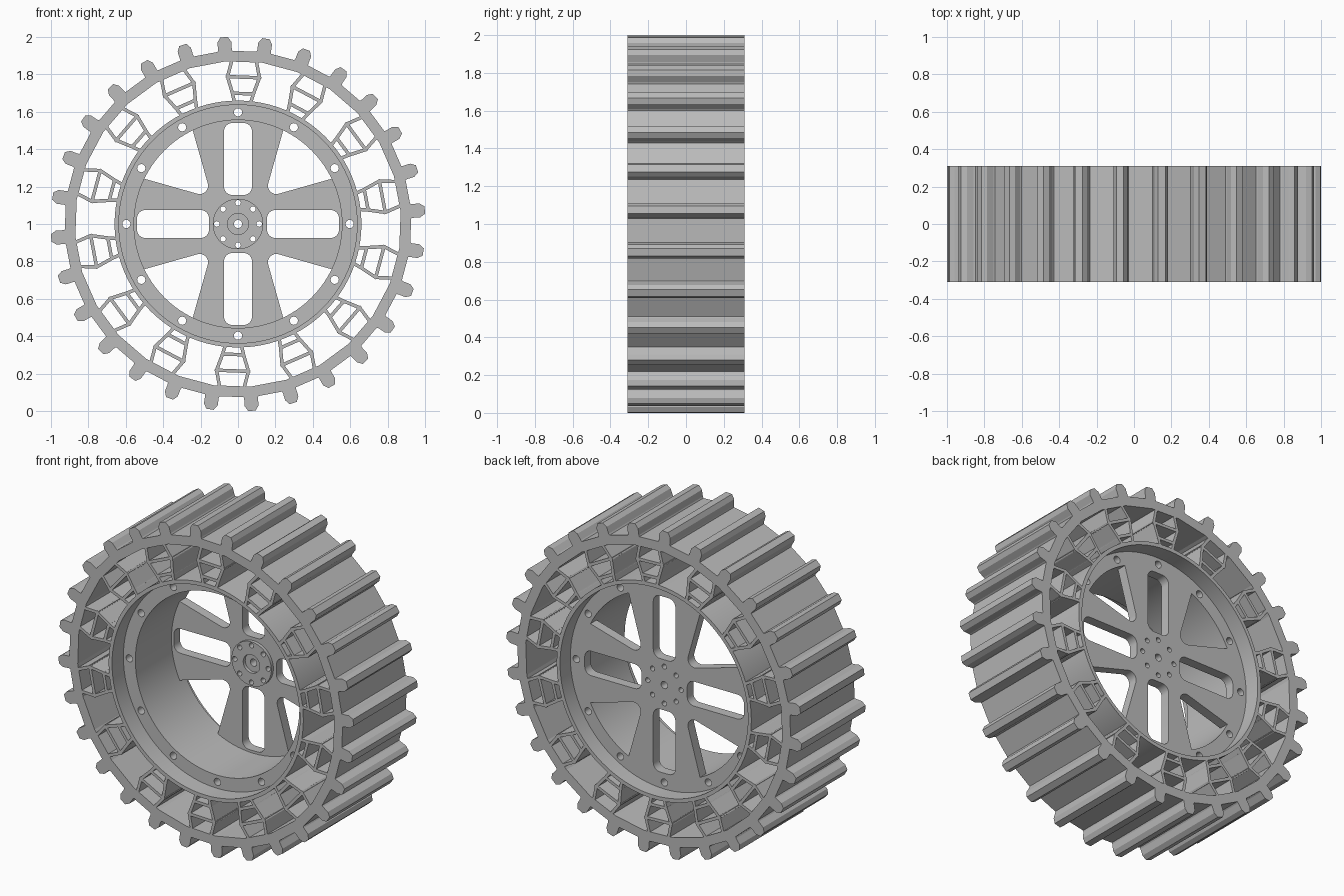
import bpy, bmesh
from math import sin, cos, tau, radians
from mathutils import Vector
from mathutils.geometry import convex_hull_2d

cube = bpy.data.objects.get("Cube")
if cube:
    bpy.data.objects.remove(cube, do_unlink=True)

grey = bpy.data.materials.new("plain grey")
grey.use_nodes = True
grey.diffuse_color = (0.5, 0.5, 0.5, 1)
grey.node_tree.nodes["Principled BSDF"].inputs["Base Color"].default_value = (0.5, 0.5, 0.5, 1)

HALF = 0.31                 # half width of the tyre
LUGS = 28
PITCH = tau / LUGS
PHASE = PITCH / 3           # angle of the first lug


def polar(r, a):
    return Vector((r * cos(a), r * sin(a)))


def circle(centre, r, n):
    return [Vector(centre) + polar(r, tau * i / n) for i in range(n)]


def rounded(points, r):
    """Convex outline with rounded corners: hull of circles on the points."""
    cloud = [p for c in points for p in circle(c, r, 24)]
    return [cloud[i] for i in convex_hull_2d(cloud)]


def prism(bm, outline, y0, y1):
    """Extrude an x-z outline along y."""
    front = [bm.verts.new((p[0], y0, p[1] + 1)) for p in outline]
    back = [bm.verts.new((p[0], y1, p[1] + 1)) for p in outline]
    bm.faces.new(front)
    bm.faces.new(back[::-1])
    n = len(outline)
    for i in range(n):
        j = (i + 1) % n
        bm.faces.new((front[j], front[i], back[i], back[j]))


def tube(bm, r0, r1, y0, y1, n, phase=0.0):
    """Hollow cylinder around the wheel axis."""
    section = ((r0, y0), (r1, y0), (r1, y1), (r0, y1))
    rings = []
    for i in range(n):
        ring = []
        for r, y in section:
            p = polar(r, phase + tau * i / n)
            ring.append(bm.verts.new((p.x, y, p.y + 1)))
        rings.append(ring)
    for i in range(n):
        a, b = rings[i], rings[(i + 1) % n]
        for k in range(4):
            m = (k + 1) % 4
            bm.faces.new((a[k], a[m], b[m], b[k]))


def wall(bm, p, q, thick):
    """Thin full-width wall between two points."""
    d = (q - p).normalized()
    side = Vector((-d.y, d.x)) * thick / 2
    p, q = p - d * thick * 0.4, q + d * thick * 0.4
    prism(bm, [p + side, p - side, q - side, q + side], -HALF, HALF)


def make(name, bm):
    bmesh.ops.recalc_face_normals(bm, faces=bm.faces)
    me = bpy.data.meshes.new(name)
    bm.to_mesh(me)
    bm.free()
    me.materials.append(grey)
    ob = bpy.data.objects.new(name, me)
    bpy.context.collection.objects.link(ob)
    return ob


def shade(ob, angle):
    ob.data.shade_smooth()
    ob.data.set_sharp_from_angle(angle=radians(angle))


def cut(ob, cutter):
    """Subtract the cutter, then remove it."""
    cutter.hide_render = True
    mod = ob.modifiers.new("cut", "BOOLEAN")
    mod.operation, mod.solver, mod.object = "DIFFERENCE", "EXACT", cutter
    graph = bpy.context.evaluated_depsgraph_get()
    me = bpy.data.meshes.new_from_object(ob.evaluated_get(graph))
    ob.modifiers.clear()
    ob.data = me
    bpy.data.objects.remove(cutter, do_unlink=True)


# Faceted tread band
bm = bmesh.new()
tube(bm, 0.872, 0.93, -HALF, HALF, LUGS, PHASE)
shade(make("tread_band", bm), 8)

# Chamfered tread lugs
bm = bmesh.new()
half_lug = [(0.045, 0.905), (0.037, 0.935), (0.037, 0.975), (0.02, 1.0015)]
lug = half_lug + [(-t, r) for t, r in reversed(half_lug)]
for i in range(LUGS):
    out = polar(1, PHASE + i * PITCH)
    along = Vector((-out.y, out.x))
    prism(bm, [out * r + along * t for t, r in lug], -HALF, HALF)
make("tread_lugs", bm)

# Cellular web: closed cells alternating with cells that span the full height
bm = bmesh.new()
side = [(0.88, 4.2), (0.79, 6.2), (0.70, 4.6), (0.65, 3.8)]
for i in range(LUGS // 2):
    mid = PHASE + PITCH * (2 * i + 6.5)
    left, right = ([polar(r, mid + s * radians(a)) for r, a in side] for s in (1, -1))
    for nodes in (left, right):
        for p, q in zip(nodes, nodes[1:]):
            wall(bm, p, q, 0.018)
    for k in (1, 2):
        wall(bm, left[k], right[k], 0.018)
make("cellular_web", bm)

# Inner tyre sleeve
bm = bmesh.new()
tube(bm, 0.637, 0.66, -HALF, HALF, 96)
shade(make("tyre_sleeve", bm), 30)

# Rim barrel with twelve bolt holes
RIM_FRONT, RIM_BACK = -0.2, 0.21
bm = bmesh.new()
tube(bm, 0.556, 0.638, RIM_FRONT, RIM_BACK, 96)
barrel = make("rim_barrel", bm)
bm = bmesh.new()
for i in range(12):
    prism(bm, circle(polar(0.597, tau * i / 12), 0.022, 16), -0.5, 0.5)
cut(barrel, make("bolt_cutter", bm))
shade(barrel, 30)

# Spoke disc with four slots and four quadrant windows
bm = bmesh.new()
prism(bm, circle((0, 0), 0.5565, 96), 0.15, RIM_BACK)
disc = make("spoke_disc", bm)
bm = bmesh.new()
CORNER = 0.045
near, reach = 0.16 + CORNER, 0.55 - CORNER
far = (reach ** 2 - near ** 2) ** 0.5
arc = [Vector((near, far)).slerp(Vector((far, near)), k / 12) for k in range(13)]
for k in range(4):
    c, s = round(cos(tau * k / 4)), round(sin(tau * k / 4))
    turn = lambda p: Vector((c * p[0] - s * p[1], s * p[0] + c * p[1]))
    quadrant = [(near, near)] + arc
    slot = [(a, b) for a in (0.155 + CORNER, 0.54 - CORNER) for b in (-0.03, 0.03)]
    prism(bm, rounded([turn(p) for p in quadrant], CORNER), -0.5, 0.5)
    prism(bm, rounded([turn(p) for p in slot], CORNER), -0.5, 0.5)
cut(disc, make("window_cutter", bm))

# Hub boss on the front of the disc
bm = bmesh.new()
tube(bm, 0.056, 0.135, 0.13, 0.15, 64)
boss = make("hub_boss", bm)

# Axle hole and ring of eight hub holes through disc and boss
for ob in (disc, boss):
    bm = bmesh.new()
    prism(bm, circle((0, 0), 0.022, 24), -0.5, 0.5)
    for i in range(8):
        prism(bm, circle(polar(0.113, tau * i / 8), 0.015, 16), -0.5, 0.5)
    cut(ob, make("hub_cutter", bm))
    shade(ob, 30)
